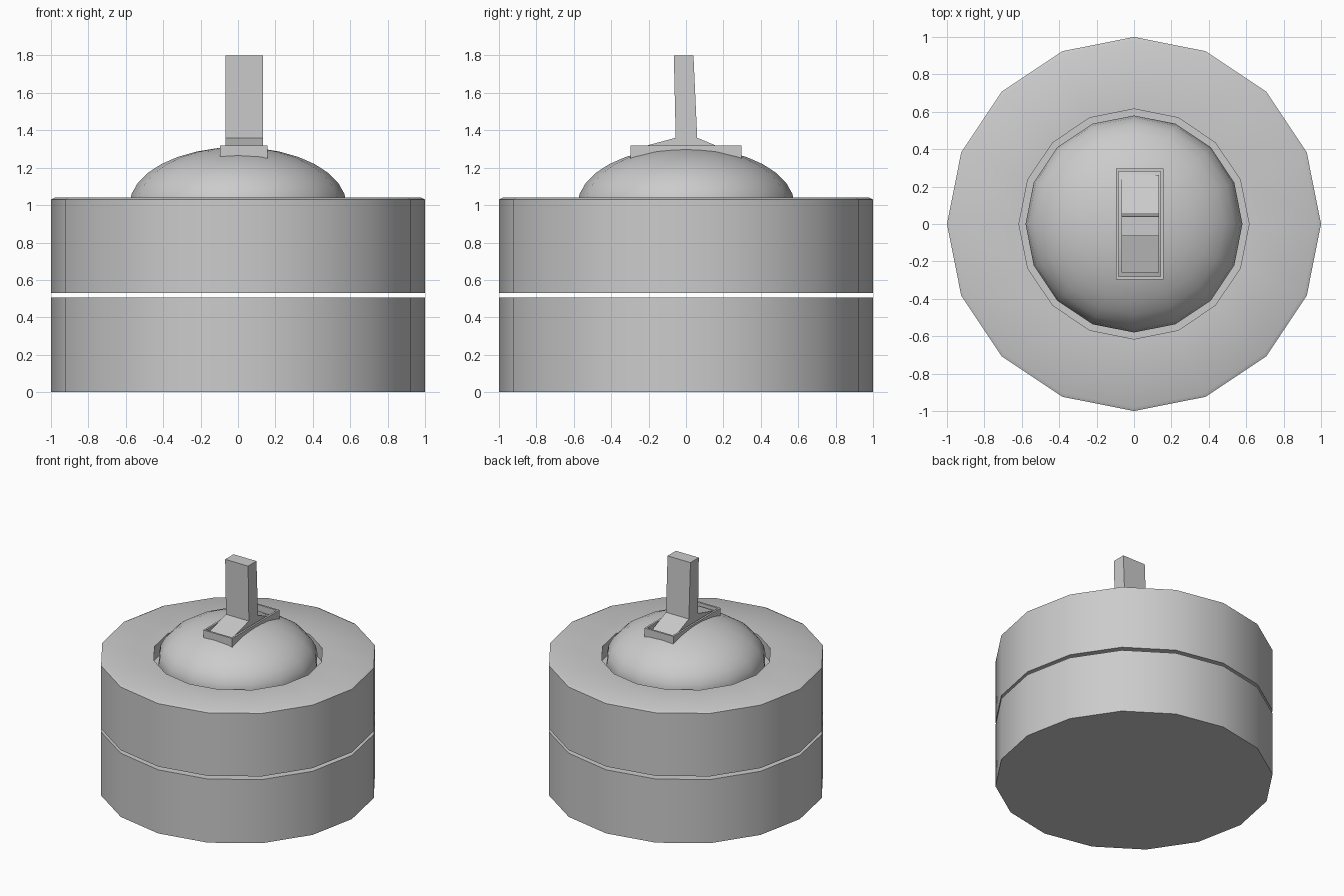
import bpy, bmesh, math

if "Cube" in bpy.data.objects:
    bpy.data.objects.remove(bpy.data.objects["Cube"])

SIDES = 16


def finish(name, bm, angle=None):
    bmesh.ops.remove_doubles(bm, verts=bm.verts, dist=1e-5)
    bmesh.ops.recalc_face_normals(bm, faces=bm.faces)
    mesh = bpy.data.meshes.new(name)
    bm.to_mesh(mesh)
    bm.free()
    obj = bpy.data.objects.new(name, mesh)
    bpy.context.collection.objects.link(obj)
    if angle:
        bpy.ops.object.select_all(action='DESELECT')
        obj.select_set(True)
        bpy.context.view_layer.objects.active = obj
        bpy.ops.object.shade_smooth_by_angle(angle=math.radians(angle))
    return obj


def lathe(name, profile):
    """Revolve an (r, z) profile that starts and ends on the axis."""
    bm = bmesh.new()
    rings = []
    for r, z in profile:
        if r == 0:
            rings.append([bm.verts.new((0, 0, z))] * SIDES)
        else:
            rings.append([bm.verts.new((r * math.cos(2 * math.pi * i / SIDES),
                                        r * math.sin(2 * math.pi * i / SIDES), z))
                          for i in range(SIDES)])
    for a, b in zip(rings, rings[1:]):
        for i in range(SIDES):
            j = (i + 1) % SIDES
            bm.faces.new(dict.fromkeys((a[i], a[j], b[j], b[i])))
    return finish(name, bm, 30)


# Lower and upper drums, separated by a thin gap
lathe("lower_drum", [(0, 0), (1, 0), (1, 0.505), (0, 0.505)])
lathe("upper_drum", [(0, 0.53), (1, 0.53), (1, 1.03), (0.98, 1.04),
                     (0.615, 1.04), (0.615, 0.93), (0, 0.93)])

# Ball sitting in the well, upper part of a flattened sphere
dome = [(0, 0.93), (0.565, 0.93)]
for k in range(9):
    t = math.pi / 2 * k / 8
    dome.append((0.58 * math.cos(t) if k < 8 else 0, 1.0 + 0.31 * math.sin(t)))
lathe("dome", dome)

# Open rectangular frame around the lever foot
bm = bmesh.new()
loops = []
for inset, z in ((0, 1.25), (0, 1.32), (0.015, 1.32), (0.015, 1.25)):
    x0, x1, y = -0.097 + inset, 0.157 - inset, 0.297 - inset
    loops.append([bm.verts.new((px, py, z))
                  for px, py in ((x0, -y), (x1, -y), (x1, y), (x0, y))])
for a, b in zip(loops, loops[1:] + loops[:1]):
    for i in range(4):
        j = (i + 1) % 4
        bm.faces.new((a[i], a[j], b[j], b[i]))
finish("lever_frame", bm)

# Lever with a flared foot, extruded across x from its side profile
side = [(-0.065, 1.80), (0.04, 1.80), (0.06, 1.36), (0.262, 1.276), (0.262, 1.24),
        (-0.26, 1.24), (-0.26, 1.305), (-0.055, 1.36)]
bm = bmesh.new()
face = bm.faces.new([bm.verts.new((-0.067, y, z)) for y, z in side])
ext = bmesh.ops.extrude_face_region(bm, geom=[face], use_keep_orig=True)
bmesh.ops.translate(bm, vec=(0.201, 0, 0),
                    verts=[g for g in ext["geom"] if isinstance(g, bmesh.types.BMVert)])
finish("lever", bm)
